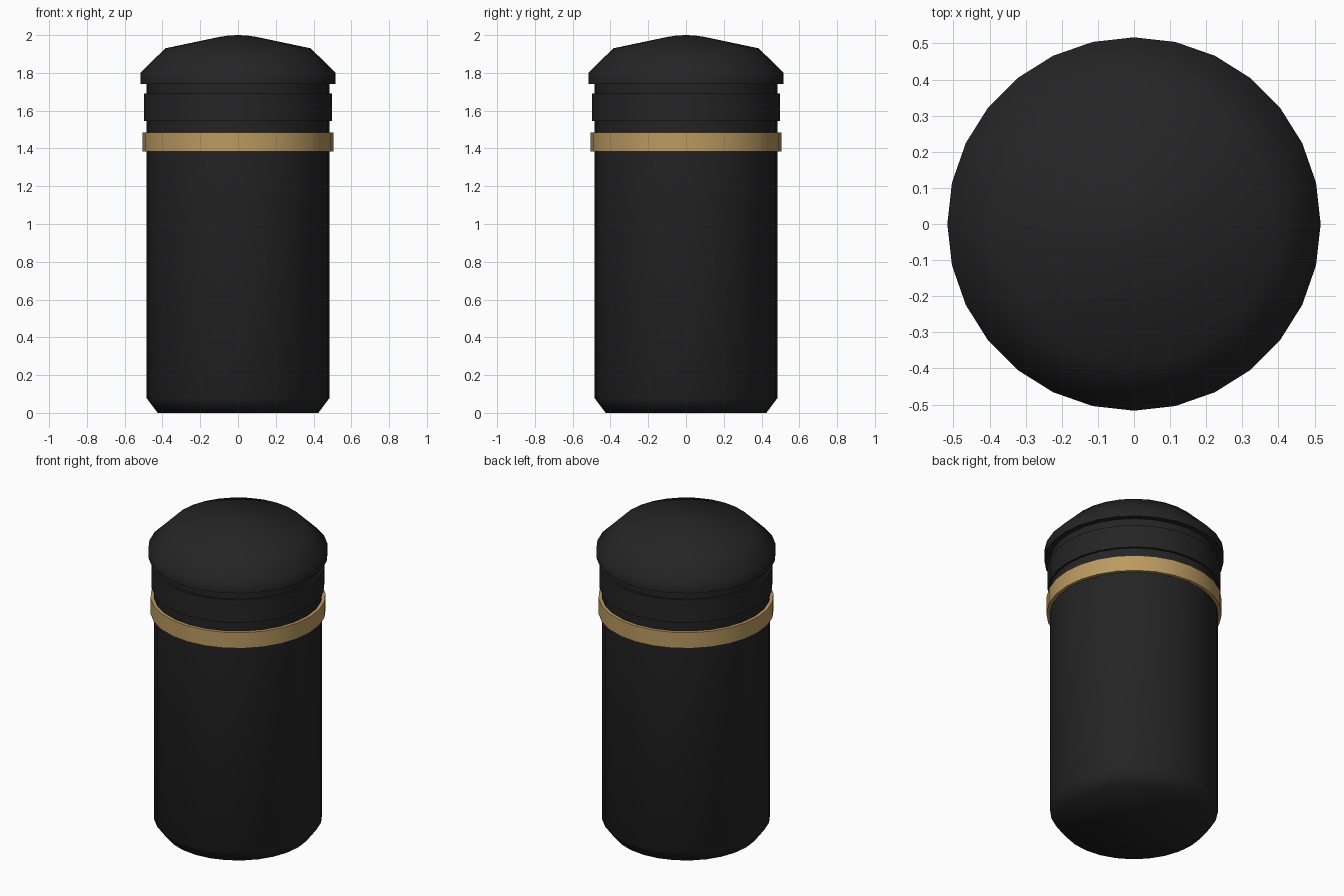
import bpy, bmesh, math

if "Cube" in bpy.data.objects:
    bpy.data.objects.remove(bpy.data.objects["Cube"])

SIDES = 28


def make_material(name, rgb):
    mat = bpy.data.materials.new(name)
    mat.use_nodes = True
    mat.diffuse_color = (*rgb, 1)
    mat.node_tree.nodes["Principled BSDF"].inputs["Base Color"].default_value = (*rgb, 1)
    return mat


def lathe(name, profile, mat, closed=False, smooth=35):
    """Turn (radius, height) points around z; radius 0 makes a pole."""
    bm = bmesh.new()
    rings = []
    for r, z in profile:
        if r == 0:
            rings.append([bm.verts.new((0, 0, z))] * SIDES)
        else:
            rings.append([bm.verts.new((r * math.cos(math.tau * i / SIDES),
                                        r * math.sin(math.tau * i / SIDES), z))
                          for i in range(SIDES)])
    pairs = list(zip(rings, rings[1:]))
    if closed:
        pairs.append((rings[-1], rings[0]))
    for low, high in pairs:
        for i in range(SIDES):
            j = (i + 1) % SIDES
            corners = dict.fromkeys((low[i], low[j], high[j], high[i]))
            bm.faces.new(list(corners))
    # Flat end caps where the profile stops short of the axis
    if not closed:
        for ring in (rings[0], rings[-1]):
            if ring[0] is not ring[1]:
                bm.faces.new(ring)
    bmesh.ops.recalc_face_normals(bm, faces=bm.faces)
    mesh = bpy.data.meshes.new(name)
    bm.to_mesh(mesh)
    bm.free()
    mesh.materials.append(mat)
    obj = bpy.data.objects.new(name, mesh)
    bpy.context.collection.objects.link(obj)
    bpy.ops.object.select_all(action="DESELECT")
    obj.select_set(True)
    bpy.context.view_layer.objects.active = obj
    bpy.ops.object.shade_smooth_by_angle(angle=math.radians(smooth))
    return obj


def collar(name, inner, outer, bottom, top, mat):
    return lathe(name, [(inner, bottom), (outer, bottom), (outer, top), (inner, top)],
                 mat, closed=True)


black = make_material("matte black", (0.018, 0.018, 0.018))
gold = make_material("brushed gold", (0.50, 0.325, 0.12))

# Cylindrical body with a chamfered foot
lathe("body", [(0.425, 0), (0.485, 0.08), (0.485, 1.75)], black, smooth=60)

# Gold trim and the raised black grip below the lid
collar("trim_ring", 0.47, 0.505, 1.385, 1.485, gold)
collar("grip_band", 0.47, 0.498, 1.545, 1.69, black)

# Domed lid with a short vertical rim
lathe("lid", [(0.517, 1.74), (0.517, 1.80), (0.385, 1.93), (0.1, 1.99), (0.05, 1.998), (0, 2.0)],
      black, smooth=50)
